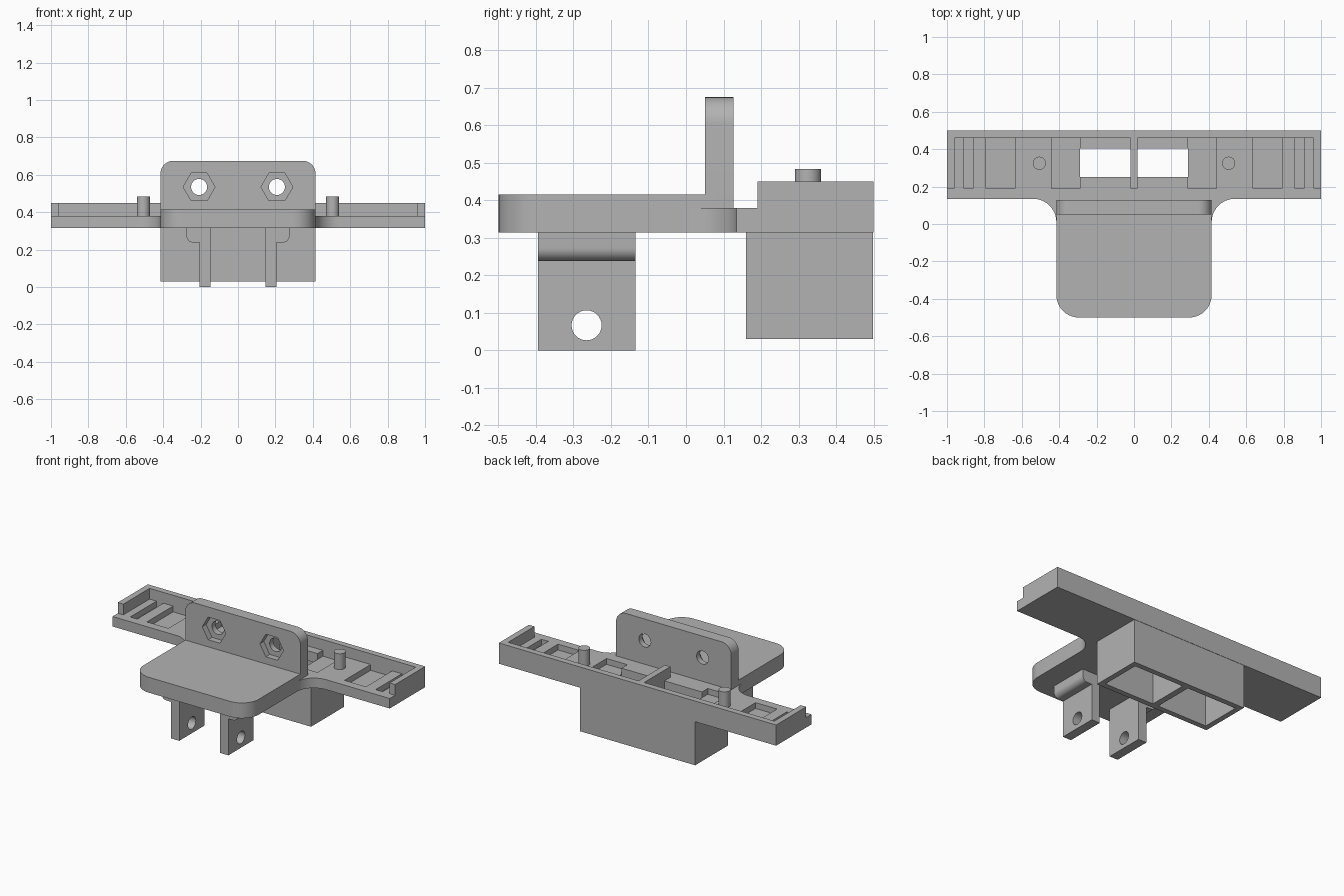
import bpy, bmesh
from math import cos, sin, pi, radians

cube = bpy.data.objects.get("Cube")
if cube:
    bpy.data.objects.remove(cube, do_unlink=True)

grey = bpy.data.materials.new("plain grey")
grey.use_nodes = True
colour = (0.45, 0.45, 0.45, 1)
grey.diffuse_color = colour
grey.node_tree.nodes["Principled BSDF"].inputs["Base Color"].default_value = colour


def arc(cx, cy, r, start, end, n=10):
    """Points along an arc, angles in degrees."""
    angles = [radians(start + (end - start) * i / n) for i in range(n + 1)]
    return [(cx + r * cos(a), cy + r * sin(a)) for a in angles]


def rect(a0, a1, b0, b1):
    return [(a0, b0), (a1, b0), (a1, b1), (a0, b1)]


def ring(cx, cy, r, n=32):
    return arc(cx, cy, r, 0, 360, n)[:-1]


def flip(points):
    return [(-a, b) for a, b in points]


def prism(name, points, axis, lo, hi):
    """Extrude a closed profile along one axis."""
    place = {"x": lambda a, b, h: (h, a, b),
             "y": lambda a, b, h: (a, h, b),
             "z": lambda a, b, h: (a, b, h)}[axis]
    bm = bmesh.new()
    bottom = [bm.verts.new(place(a, b, lo)) for a, b in points]
    top = [bm.verts.new(place(a, b, hi)) for a, b in points]
    bm.faces.new(bottom)
    bm.faces.new(top)
    for i in range(len(points)):
        j = (i + 1) % len(points)
        bm.faces.new((bottom[i], bottom[j], top[j], top[i]))
    bmesh.ops.recalc_face_normals(bm, faces=bm.faces)
    mesh = bpy.data.meshes.new(name)
    bm.to_mesh(mesh)
    bm.free()
    mesh.materials.append(grey)
    obj = bpy.data.objects.new(name, mesh)
    bpy.context.collection.objects.link(obj)
    return obj


def cut(obj, cutters):
    """Subtract the cutters, bake the result and remove them."""
    for c in cutters:
        c.hide_render = True
        mod = obj.modifiers.new("cut", "BOOLEAN")
        mod.operation = "DIFFERENCE"
        mod.solver = "EXACT"
        mod.object = c
    graph = bpy.context.evaluated_depsgraph_get()
    mesh = bpy.data.meshes.new_from_object(obj.evaluated_get(graph))
    obj.modifiers.clear()
    obj.data = mesh
    for c in cutters:
        bpy.data.objects.remove(c, do_unlink=True)


BASE, FLOOR, RIM = 0.315, 0.38, 0.45
HALF = 0.415
parts = []

# Cross bar floor, with concave fillets running into the platform
side = [(HALF, -0.1)] + arc(HALF + 0.125, 0.01, 0.125, 180, 90) + [(1, 0.135), (1, 0.5)]
bar = prism("cross_bar", side + flip(side)[::-1], "z", BASE, FLOOR)
cutters = []
for mirror in (list, flip):
    for x0, x1 in ((0.29, 0.44), (0.635, 0.79), (0.86, 0.91)):
        cutters.append(prism("pocket_cutter", mirror(rect(x0, x1, 0.19, 0.46)), "z", 0.342, 0.5))
    cutters.append(prism("window_cutter", mirror(rect(0.02, 0.29, 0.25, 0.405)), "z", 0.2, 0.5))
cut(bar, cutters)
parts.append(bar)

# Raised rim: back wall with returns at both ends
rim = [(0.96, 0.46), (0.96, 0.19), (1, 0.19), (1, 0.5)]
parts.append(prism("rim", rim + flip(rim)[::-1], "z", FLOOR, RIM))
parts.append(prism("centre_rib", rect(-0.02, 0.02, 0.19, 0.46), "z", BASE, RIM))

# Lower housing with two open cells
housing = prism("lower_housing", rect(-HALF, HALF, 0.16, 0.498), "z", 0.03, BASE)
cut(housing, [prism("cell_cutter", m(rect(0.02, 0.38, 0.195, 0.463)), "z", -0.1, 0.4)
              for m in (list, flip)])
parts.append(housing)

# Front platform with rounded corners
corner = arc(HALF - 0.12, -0.38, 0.12, -90, 0) + [(HALF, 0.125)]
parts.append(prism("front_platform", corner + flip(corner)[::-1], "z", BASE, 0.415))

# Upright plate with nut recesses and bolt holes
corner = [(HALF, FLOOR - 0.02)] + arc(HALF - 0.07, 0.605, 0.07, 0, 90)
plate = prism("upright_plate", corner + flip(corner)[::-1], "y", 0.05, 0.127)
cutters = []
for x in (-0.208, 0.208):
    cutters.append(prism("nut_cutter", ring(x, 0.535, 0.085, 6), "y", 0, 0.09))
    cutters.append(prism("bolt_cutter", ring(x, 0.535, 0.043), "y", 0.02, 0.2))
cut(plate, cutters)
parts.append(plate)

# Mounting legs, shoulders and locating pins on both sides
for label, m in (("left", 1), ("right", -1)):
    leg = prism(label + "_leg", rect(-0.395, -0.135, 0, BASE + 0.02), "x",
                *sorted((m * 0.147, m * 0.207)))
    cut(leg, [prism("pivot_cutter", ring(-0.265, 0.067, 0.04), "x", -0.5, 0.5)])
    shoulder = [(0.2, BASE + 0.02), (0.2, 0.238)] + arc(0.24, 0.273, 0.035, -90, 0) + [(0.275, BASE + 0.02)]
    shoulder = [(m * a, b) for a, b in shoulder]
    parts += [leg,
              prism(label + "_leg_shoulder", shoulder, "y", -0.395, -0.135),
              prism(label + "_pin", ring(m * 0.506, 0.325, 0.035), "z", FLOOR - 0.01, 0.483)]

# Smooth the rounded sides and keep the hard edges
bpy.ops.object.select_all(action="DESELECT")
for obj in parts:
    obj.select_set(True)
bpy.context.view_layer.objects.active = parts[0]
bpy.ops.object.shade_smooth_by_angle(angle=radians(30))
